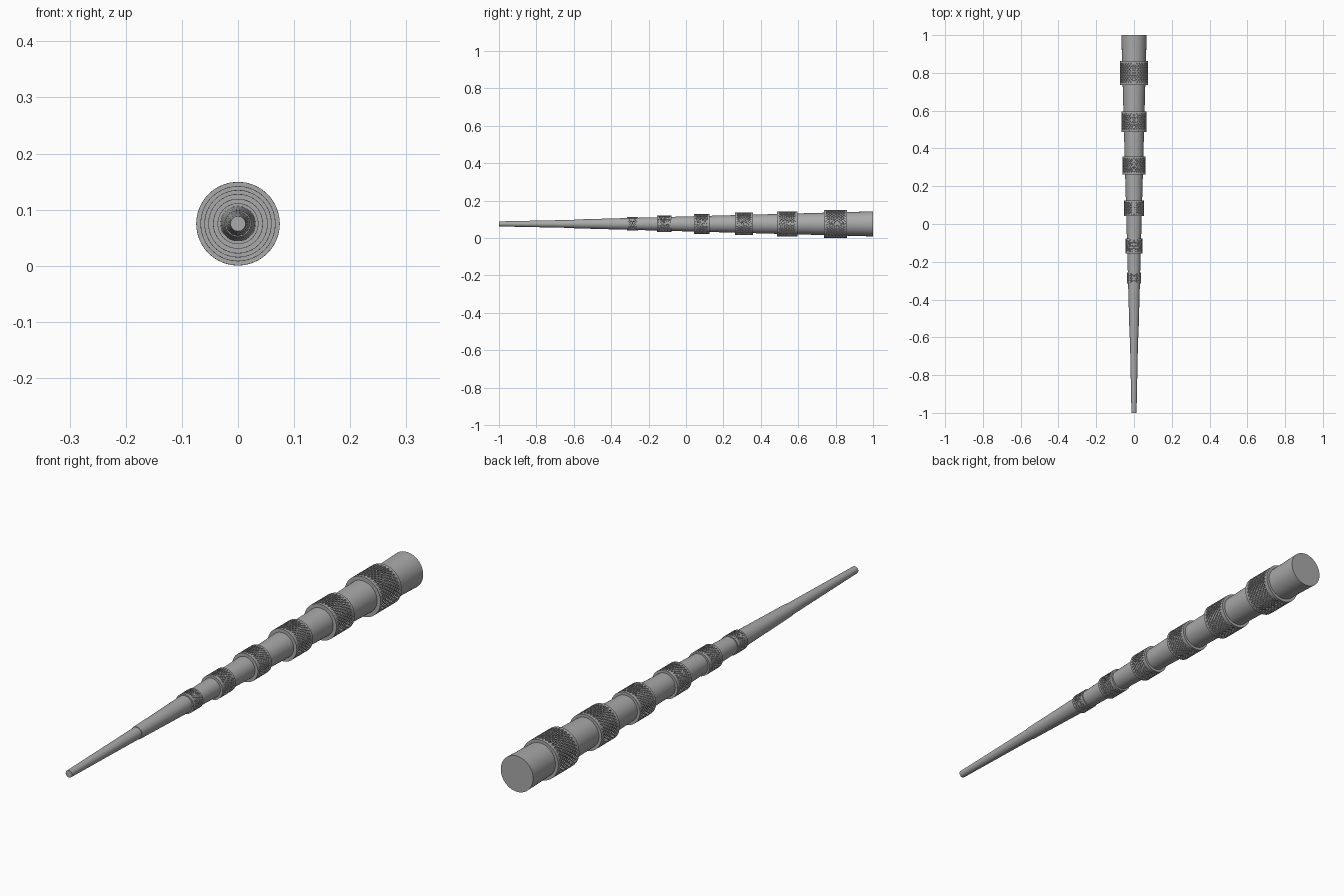
import bpy, bmesh, math

cube = bpy.data.objects.get("Cube")
if cube:
    bpy.data.objects.remove(cube)

AXIS_Z = 0.075
SIDES = 48

grey = bpy.data.materials.new("mid_grey")
grey.use_nodes = True
colour = (0.4, 0.4, 0.4, 1)
grey.diffuse_color = colour
grey.node_tree.nodes["Principled BSDF"].inputs["Base Color"].default_value = colour


def ring_of_verts(bm, y, r, count, shift=0.0):
    step = math.tau / count
    return [bm.verts.new((r * math.sin((i + shift) * step), y,
                          AXIS_Z + r * math.cos((i + shift) * step)))
            for i in range(count)]


def bridge(bm, a, b):
    n = len(a)
    for i in range(n):
        bm.faces.new((a[i], a[(i + 1) % n], b[(i + 1) % n], b[i]))


def finish(bm, name):
    bmesh.ops.recalc_face_normals(bm, faces=bm.faces)
    mesh = bpy.data.meshes.new(name)
    bm.to_mesh(mesh)
    bm.free()
    mesh.materials.append(grey)
    obj = bpy.data.objects.new(name, mesh)
    bpy.context.collection.objects.link(obj)
    bpy.ops.object.select_all(action="DESELECT")
    obj.select_set(True)
    bpy.context.view_layer.objects.active = obj
    bpy.ops.object.shade_smooth_by_angle(angle=math.radians(25))


def shaft(name, profile):
    bm = bmesh.new()
    loops = [ring_of_verts(bm, y, r, SIDES) for y, r in profile]
    for a, b in zip(loops, loops[1:]):
        bridge(bm, a, b)
    bm.faces.new(loops[0])
    bm.faces.new(loops[-1])
    finish(bm, name)


def knurled_band(name, y0, y1, r, inner, rows, cols):
    bm = bmesh.new()
    rim = (y1 - y0) * 0.06
    a, b = y0 + rim, y1 - rim
    count = 2 * rows
    # staggered rows of points form a lattice of diamonds
    lattice = [ring_of_verts(bm, a + (b - a) * j / count, r, cols, 0.5 * (j % 2))
               for j in range(count + 1)]
    diamonds = []
    for j in range(count - 1):
        low, mid, top = lattice[j:j + 3]
        for i in range(cols):
            k = (i + 1) % cols
            left, right = (mid[i - 1], mid[i]) if j % 2 == 0 else (mid[i], mid[k])
            diamonds.append(bm.faces.new((low[i], right, top[i], left)))
    # half diamonds close the lattice at both ends
    for edge, nxt in ((lattice[0], lattice[1]), (lattice[-1], lattice[-2])):
        for i in range(cols):
            bm.faces.new((edge[i], edge[(i + 1) % cols], nxt[i]))
    # plain rims, end faces and bore
    bores = []
    for edge, y in ((lattice[0], y0), (lattice[-1], y1)):
        outer = ring_of_verts(bm, y, r, cols)
        bore = ring_of_verts(bm, y, inner, cols)
        bridge(bm, edge, outer)
        bridge(bm, outer, bore)
        bores.append(bore)
    bridge(bm, *bores)
    bmesh.ops.recalc_face_normals(bm, faces=bm.faces)
    # sunken diamond pockets
    bmesh.ops.inset_individual(bm, faces=diamonds, thickness=r * 0.025, depth=0)
    bmesh.ops.inset_individual(bm, faces=diamonds, thickness=r * 0.01, depth=-r * 0.05)
    finish(bm, name)


# Tapered body and slimmer tip
shaft("body", [(-0.6, 0.0235), (1.0, 0.067)])
shaft("tip", [(-1.0, 0.0135), (-0.58, 0.022)])

# Six knurled grips growing toward the butt: start, end, radius, rows
bands = [(-0.315, -0.257, 0.0365, 3), (-0.155, -0.077, 0.0445, 4),
         (0.042, 0.125, 0.053, 4), (0.262, 0.358, 0.060, 5),
         (0.487, 0.595, 0.067, 5), (0.737, 0.862, 0.0745, 6)]
for n, (y0, y1, r, rows) in enumerate(bands, 1):
    knurled_band(f"grip_band_{n}", y0, y1, r, r * 0.7, rows, 32)
